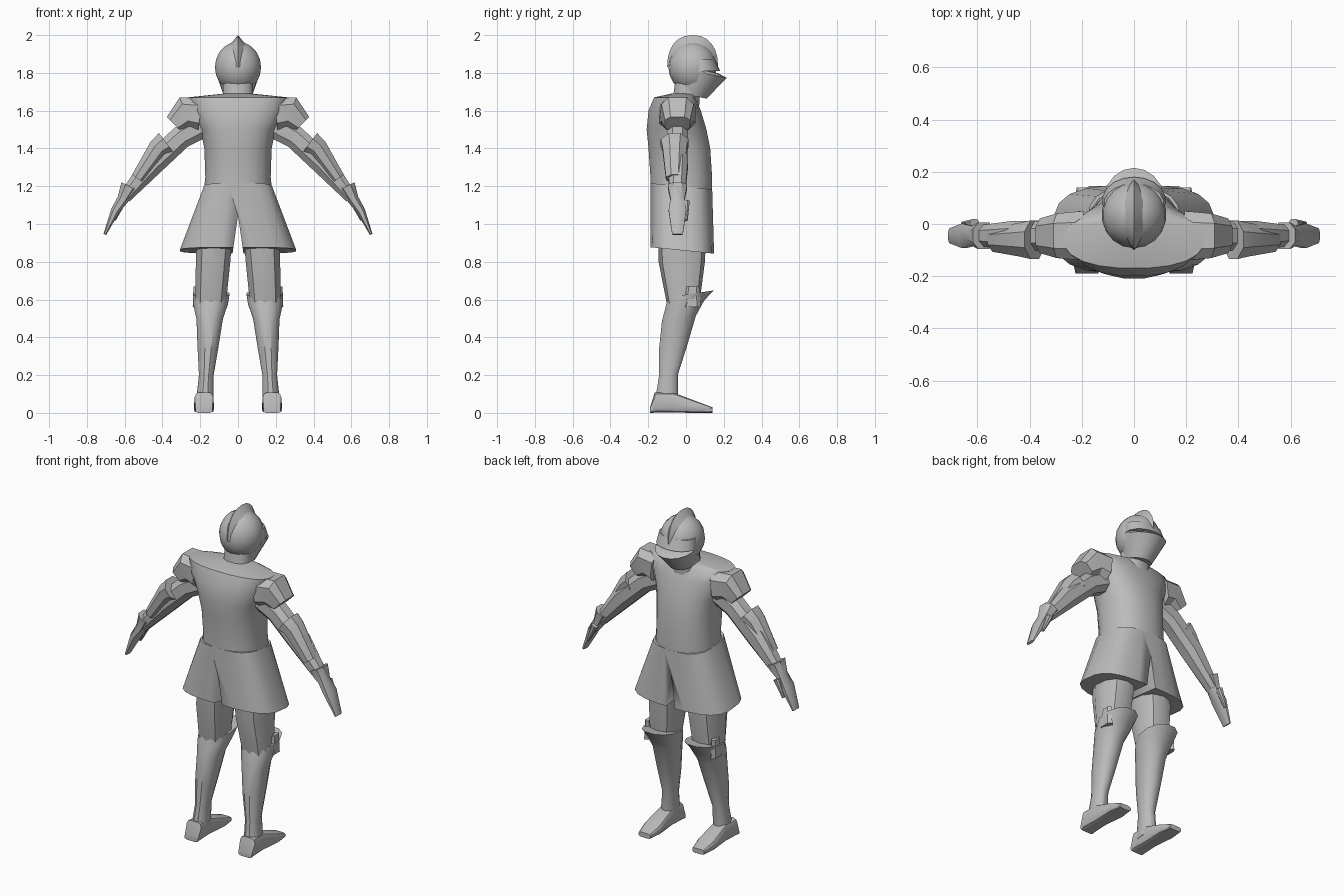
import bpy, bmesh, math
from mathutils import Vector, Matrix

if "Cube" in bpy.data.objects:
    bpy.data.objects.remove(bpy.data.objects["Cube"])

grey = (.5, .5, .5, 1)
steel = bpy.data.materials.new("plain_grey")
steel.use_nodes = True
steel.diffuse_color = grey
steel.node_tree.nodes["Principled BSDF"].inputs["Base Color"].default_value = grey


def apply_modifier(ob, modifier):
    bpy.ops.object.select_all(action="DESELECT")
    ob.select_set(True)
    bpy.context.view_layer.objects.active = ob
    bpy.ops.object.modifier_apply(modifier=modifier.name)


def finish(name, bm, mirror=False, angle=35):
    """Turn a bmesh into a shaded object, optionally mirrored across x."""
    bmesh.ops.recalc_face_normals(bm, faces=bm.faces)
    mesh = bpy.data.meshes.new(name)
    bm.to_mesh(mesh)
    bm.free()
    mesh.materials.append(steel)
    ob = bpy.data.objects.new(name, mesh)
    bpy.context.collection.objects.link(ob)
    if mirror:
        modifier = ob.modifiers.new("Mirror", "MIRROR")
        modifier.use_mirror_merge = False
        apply_modifier(ob, modifier)
    bpy.ops.object.select_all(action="DESELECT")
    ob.select_set(True)
    bpy.context.view_layer.objects.active = ob
    bpy.ops.object.shade_smooth_by_angle(angle=math.radians(angle))
    return ob


def rounded(angle, power):
    """Point of a unit superellipse."""
    return [math.copysign(abs(value) ** (2 / power), value)
            for value in (math.cos(angle), math.sin(angle))]


def loft(name, sections, sides=12, power=2.4, **options):
    """Skin rings given as (centre, u, v), capped at both ends."""
    bm = bmesh.new()
    rings = []
    for centre, u, v in sections:
        ring = []
        for i in range(sides):
            a, b = rounded(math.tau * (i + .5) / sides, power)
            ring.append(bm.verts.new(Vector(centre) + Vector(u) * a + Vector(v) * b))
        rings.append(ring)
    for low, high in zip(rings, rings[1:]):
        for i in range(sides):
            bm.faces.new((low[i - 1], low[i], high[i], high[i - 1]))
    bm.faces.new(rings[0])
    bm.faces.new(rings[-1])
    return finish(name, bm, **options)


def upright(name, rows, x=0, lean=0, tilt=0, **options):
    """Rows: (z, half width, back y, front y); tilt raises the front edge."""
    sections = []
    for z, width, back, front in rows:
        depth = (front - back) / 2
        sections.append(((x + lean * z, back + depth, z),
                         (width, 0, 0), (0, depth, depth * tilt)))
    return loft(name, sections, **options)


def limb(name, rows, y=-.045, **options):
    """Rows: (x, z, radius across, radius along y), rings square to the path."""
    sections = []
    for i, (x, z, across, deep) in enumerate(rows):
        start, end = rows[max(i - 1, 0)], rows[min(i + 1, len(rows) - 1)]
        along = Vector((end[0] - start[0], 0, end[1] - start[1])).normalized()
        normal = Vector((-along.z, 0, along.x))
        sections.append(((x, y, z), normal * across, (0, deep, 0)))
    loft(name, sections, sides=8, mirror=True, **options)


# Cuirass with broad shoulders
upright("cuirass", [
    (1.1, .19, -.19, .14), (1.25, .175, -.19, .14), (1.4, .18, -.2, .13),
    (1.5, .2, -.21, .11), (1.6, .25, -.2, .08), (1.67, .27, -.17, .05),
    (1.69, .08, -.08, .04)], sides=20, power=2.3, angle=50)

# Skirt flared sideways, slit at front and back
skirt = upright("skirt", [(.86, .31, -.19, .15), (1.2, .18, -.19, .14)],
                tilt=-.1, sides=20, power=3)
cutter = upright("slit_cutter", [(.8, .05, -.5, .5), (1.04, .001, -.5, .5)],
                 sides=4, power=2)
cutter.hide_render = True
slit = skirt.modifiers.new("Slit", "BOOLEAN")
slit.operation, slit.object, slit.solver = "DIFFERENCE", cutter, "EXACT"
apply_modifier(skirt, slit)
bpy.data.objects.remove(cutter)

# Neck, helmet skull, pointed visor and brow with an eye slot between them
upright("neck", [(1.6, .085, -.08, .07), (1.75, .08, -.06, .08)])
skull_centre = Vector((0, .035, 1.83))
bm = bmesh.new()
bmesh.ops.create_uvsphere(
    bm, u_segments=18, v_segments=10, radius=1,
    matrix=Matrix.Translation(skull_centre) @ Matrix.Diagonal((.124, .128, .135, 1)))
finish("helmet_skull", bm, angle=45)
upright("visor", [(1.68, .075, -.05, .11), (1.8, .118, -.05, .215),
                  (1.82, .118, -.05, .17)], tilt=-.2, sides=18, power=2)
upright("brow", [(1.81, .122, 0, .18), (1.87, .115, 0, .155)], sides=18, power=2)

# Crest: a sharp ridge arching over the skull
bm = bmesh.new()
strips = []
for step in range(13):
    a, b = rounded(math.pi * step / 12, 2.3)
    peak = Vector((0, .135 * a, .17 * b))
    side = Vector((.035, 0, 0))
    strips.append([bm.verts.new(skull_centre + offset)
                   for offset in (peak * .75 - side, peak, peak * .75 + side)])
for near, far in zip(strips, strips[1:]):
    for k in (0, 1):
        bm.faces.new((near[k], near[k + 1], far[k + 1], far[k]))
finish("crest", bm)

# Shoulder guards, arms, elbow guards and gauntlets
limb("shoulder_guards", [(.2, 1.58, .09, .1), (.28, 1.59, .09, .09),
                         (.34, 1.53, .055, .07)], power=3, angle=25)
limb("arms", [(.17, 1.53, .07, .06), (.3, 1.46, .065, .06),
              (.45, 1.32, .065, .06), (.6, 1.14, .035, .04)])
limb("elbow_guards", [(.38, 1.43, .07, .08), (.42, 1.4, .06, .07),
                      (.53, 1.24, .04, .05)], y=-.06, power=2, angle=25)
limb("gauntlets", [(.575, 1.2, .05, .055), (.61, 1.13, .032, .04),
                   (.65, 1.07, .025, .05), (.705, .945, .008, .03)])
limb("thumbs", [(.61, 1.12, .02, .02), (.655, 1.02, .008, .01)], y=0)

# Legs: thighs inside greaves that flare to pointed knees
leg = dict(x=.18, lean=-.06, mirror=True)
upright("thighs", [(.57, .085, -.1, .07), (.8, .095, -.145, .1),
                   (1, .1, -.15, .11)], sides=10, **leg)
upright("greaves", [
    (.05, .047, -.17, -.04), (.2, .04, -.145, -.04), (.35, .057, -.145, .01),
    (.5, .072, -.13, .055), (.58, .095, -.11, .1), (.63, .1, -.1, .15)],
    tilt=.15, power=2.2, **leg)
upright("knee_wings", [(.56, .02, -.02, .08), (.67, .015, 0, .07)],
        x=.222, sides=6, mirror=True)

# Shoes, lofted from heel to toe: (y, half width, top z)
shoe = [(-.19, .045, .03), (-.165, .05, .11), (-.07, .045, .11),
        (.06, .055, .06), (.14, .04, .03)]
loft("shoes", [((.18, y, top / 2), (width, 0, 0), (0, 0, top / 2))
               for y, width, top in shoe], power=4, mirror=True, angle=30)
